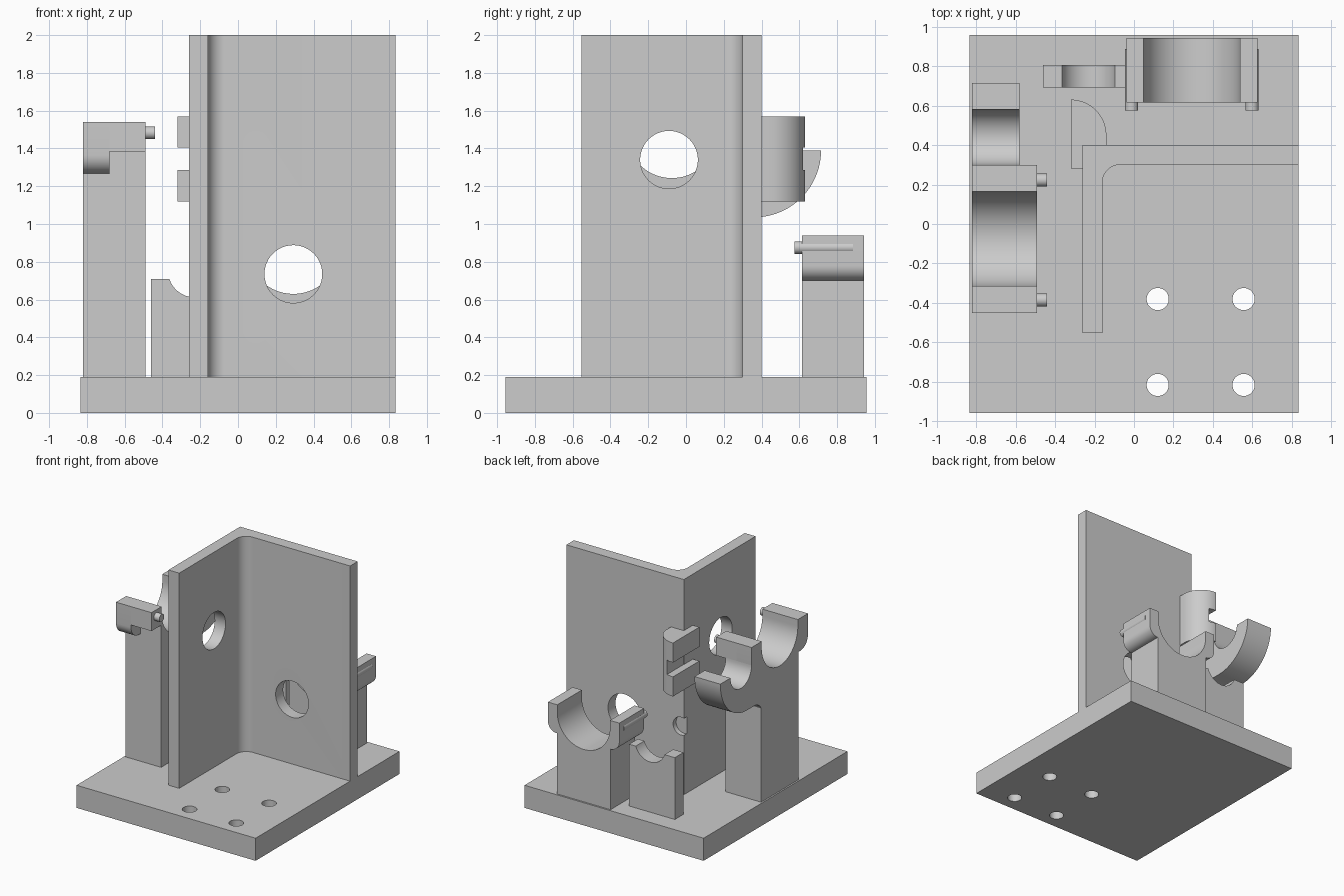
import bpy, bmesh, math

if "Cube" in bpy.data.objects:
    bpy.data.objects.remove(bpy.data.objects["Cube"])

grey = bpy.data.materials.new("light_grey")
grey.diffuse_color = (0.604, 0.604, 0.604, 1)
grey.use_nodes = True
grey.node_tree.nodes["Principled BSDF"].inputs["Base Color"].default_value = grey.diffuse_color


def arc(cu, cv, r, a0, a1, n=24):
    """Points on an arc, angles in degrees."""
    return [(cu + r * math.cos(math.radians(a0 + (a1 - a0) * i / n)),
             cv + r * math.sin(math.radians(a0 + (a1 - a0) * i / n))) for i in range(n + 1)]


def prism(name, pts, axis, lo, hi):
    """Extrude a 2D outline along an axis."""
    place = {"x": lambda u, v, w: (w, u, v),
             "y": lambda u, v, w: (u, w, v),
             "z": lambda u, v, w: (u, v, w)}[axis]
    bm = bmesh.new()
    a = [bm.verts.new(place(u, v, lo)) for u, v in pts]
    b = [bm.verts.new(place(u, v, hi)) for u, v in pts]
    bm.faces.new(a)
    bm.faces.new(b[::-1])
    n = len(pts)
    for i in range(n):
        j = (i + 1) % n
        bm.faces.new((a[j], a[i], b[i], b[j]))
    bmesh.ops.recalc_face_normals(bm, faces=bm.faces)
    me = bpy.data.meshes.new(name)
    bm.to_mesh(me)
    bm.free()
    me.materials.append(grey)
    ob = bpy.data.objects.new(name, me)
    bpy.context.collection.objects.link(ob)
    return ob


def rod(name, cu, cv, r, axis, lo, hi, n=48):
    return prism(name, arc(cu, cv, r, 0, 360, n)[:-1], axis, lo, hi)


def box(u0, u1, v0, v1):
    return [(u0, v0), (u1, v0), (u1, v1), (u0, v1)]


def cut(ob, cutters):
    """Subtract the cutters, bake the result and remove them."""
    for c in cutters:
        m = ob.modifiers.new("cut", "BOOLEAN")
        m.operation, m.solver, m.object = "DIFFERENCE", "EXACT", c
    dg = bpy.context.evaluated_depsgraph_get()
    me = bpy.data.meshes.new_from_object(ob.evaluated_get(dg))
    ob.modifiers.clear()
    ob.data = me
    for c in cutters:
        bpy.data.objects.remove(c)


def saddle(c, zc, r, half, arm, top, arm_z, fillet):
    """Outline of a post with a half-round cradle and two overhanging arms."""
    right = [(c + half, 0.19), (c + half, arm_z)]
    if fillet:
        right += arc(c + arm - fillet, arm_z + fillet, fillet, -90, 0, 10)
    else:
        right.append((c + arm, arm_z))
    right += [(c + arm, top), (c + r, top)]
    left = [(2 * c - u, v) for u, v in reversed(right)]
    return right + arc(c, zc, r, 0, -180, 40) + left


# base plate with four bolt holes
base = prism("base_plate", box(-0.833, 0.833, -0.956, 0.956), "z", 0, 0.19)
cut(base, [rod("bolt_hole", x, y, 0.056, "z", -0.1, 0.3)
           for x in (0.12, 0.555) for y in (-0.38, -0.815)])

# upright angle with filleted inner corner
angle = prism("angle_wall", [(-0.26, -0.553), (-0.16, -0.553)]
              + arc(-0.07, 0.21, 0.09, 180, 90, 14)
              + [(0.833, 0.30), (0.833, 0.40), (-0.26, 0.40)], "z", 0.19, 2.0)
cut(angle, [rod("back_hole", 0.293, 0.735, 0.153, "y", 0.2, 0.5),
            rod("side_hole", -0.09, 1.34, 0.153, "x", -0.4, 0),
            rod("corner_recess", -0.235, 0.76, 0.075, "y", 0.36, 0.5)])

# tall side cradle: deep arms on the outside, shallow arms on the inside
prism("side_cradle_outer", saddle(-0.075, 1.483, 0.24, 0.247, 0.375, 1.54, 1.265, 0.1),
      "x", -0.82, -0.68)
prism("side_cradle_inner", saddle(-0.075, 1.483, 0.24, 0.247, 0.375, 1.54, 1.385, 0),
      "x", -0.68, -0.49)

# hook carried by the side cradle
prism("side_hook", [(0.165, 0.19 + 0.74)] + arc(0.262, 0.935, 0.1, 180, 90, 10)
      + arc(0.36, 1.39, 0.355, -90, 0, 24)
      + arc(0.44, 1.39, 0.14, 0, -180, 28) + [(0.165, 1.39)], "x", -0.82, -0.58)

# back cradle
prism("back_cradle", saddle(0.293, 0.875, 0.245, 0.25, 0.332, 0.94, 0.70, 0.08),
      "y", 0.615, 0.942)

# small cradle beside it
prism("small_cradle", [(-0.46, 0.19), (-0.035, 0.19), (-0.035, 0.71)]
      + arc(-0.23, 0.752, 0.14, -17.5, -162.5, 28) + [(-0.46, 0.71)], "y", 0.69, 0.805)

# locating pins
for y in (0.222, -0.385):
    rod("side_pin", y, 1.483, 0.033, "x", -0.6, -0.44, 24)
for x in (-0.012, 0.598):
    rod("back_pin", x, 0.875, 0.033, "y", 0.575, 0.885, 24)

# rounded corner bracket with a slot on its outer side
bracket = prism("corner_bracket", [(-0.32, 0.28), (-0.26, 0.28), (-0.26, 0.40), (-0.14, 0.40)]
                + arc(-0.32, 0.45, 0.18, 0, 90, 20), "z", 1.12, 1.57)
cut(bracket, [prism("slot", box(-0.4, -0.258, 0.2, 0.7), "z", 1.285, 1.405)])

# smooth the round surfaces, keep the machined edges crisp
for ob in bpy.context.collection.objects:
    ob.select_set(True)
    bpy.context.view_layer.objects.active = ob
bpy.ops.object.shade_smooth_by_angle(angle=math.radians(30))
